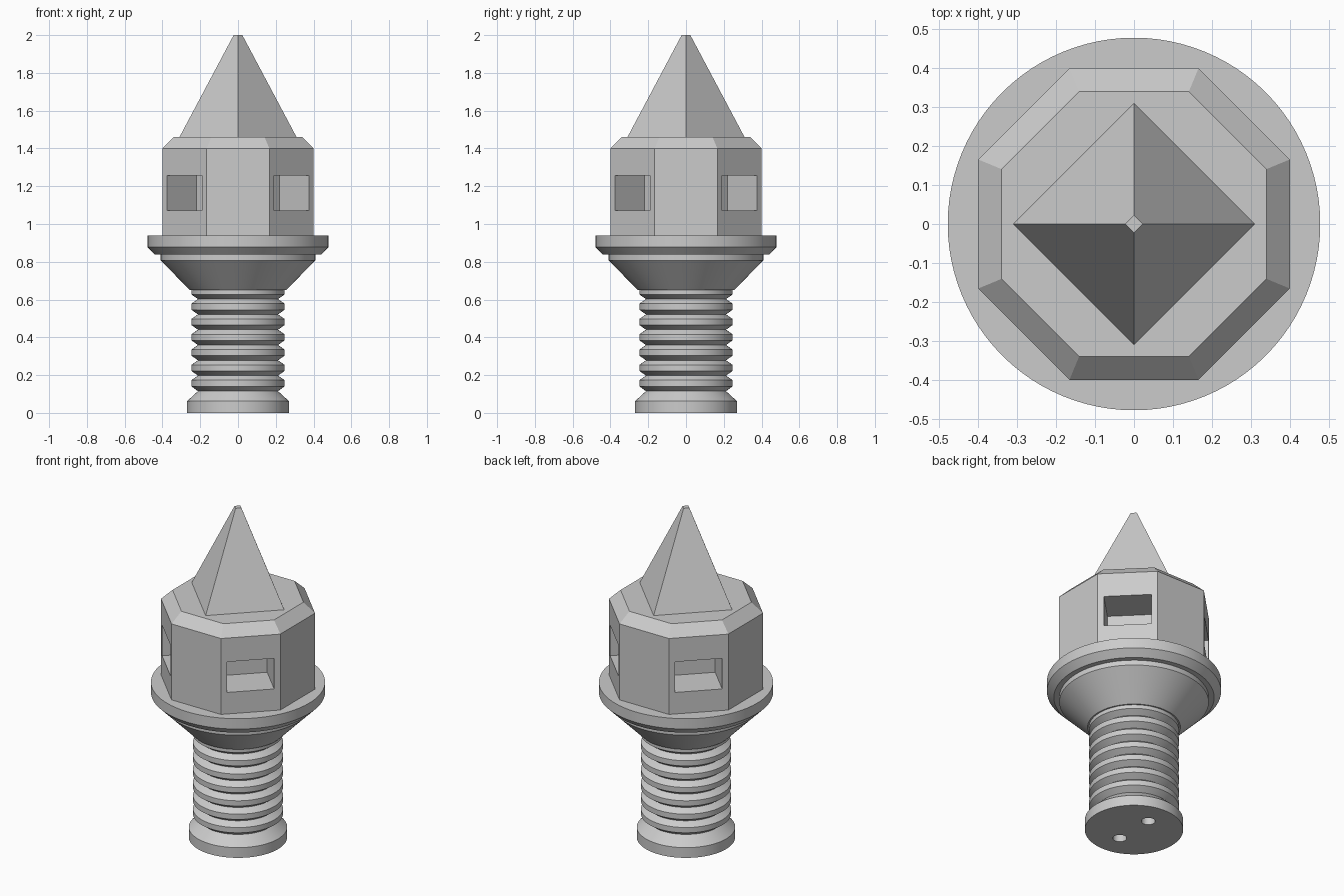
import bpy
import bmesh
from math import pi, cos, sin, sqrt

cube = bpy.data.objects.get("Cube")
if cube:
    bpy.data.objects.remove(cube, do_unlink=True)

grey = bpy.data.materials.new("plain grey")
grey.use_nodes = True
GREY = (0.6, 0.6, 0.6, 1)
grey.diffuse_color = GREY
grey.node_tree.nodes["Principled BSDF"].inputs["Base Color"].default_value = GREY


def lathe(name, profile, sides, turn=0.0):
    """Stack rings of (radius, z) into a closed solid with flat caps."""
    bm = bmesh.new()
    rings = []
    for r, z in profile:
        angles = [turn + 2 * pi * i / sides for i in range(sides)]
        rings.append([bm.verts.new((r * cos(a), r * sin(a), z)) for a in angles])
    for low, high in zip(rings, rings[1:]):
        for i in range(sides):
            j = (i + 1) % sides
            bm.faces.new((low[i], low[j], high[j], high[i]))
    bm.faces.new(rings[0][::-1])
    bm.faces.new(rings[-1])
    bmesh.ops.recalc_face_normals(bm, faces=bm.faces)
    mesh = bpy.data.meshes.new(name)
    bm.to_mesh(mesh)
    bm.free()
    mesh.materials.append(grey)
    obj = bpy.data.objects.new(name, mesh)
    bpy.context.collection.objects.link(obj)
    return obj


def activate(obj):
    bpy.ops.object.select_all(action='DESELECT')
    obj.select_set(True)
    bpy.context.view_layer.objects.active = obj


def cut(obj, cutter):
    """Subtract the cutter from the object, then discard it."""
    activate(obj)
    mod = obj.modifiers.new("cut", 'BOOLEAN')
    mod.operation = 'DIFFERENCE'
    mod.solver = 'EXACT'
    mod.object = cutter
    bpy.ops.object.modifier_apply(modifier=mod.name)
    bpy.data.objects.remove(cutter, do_unlink=True)


# Ribbed stem with its foot, flared collar and round flange
profile = [(0.27, 0), (0.27, 0.062), (0.212, 0.115)]
for k in range(6):
    z = 0.157 + 0.081 * k
    profile += [(0.247, z - 0.016), (0.247, z + 0.016), (0.212, z + 0.0405)]
profile += [(0.247, 0.627), (0.247, 0.65), (0.255, 0.65), (0.41, 0.808),
            (0.41, 0.838), (0.44, 0.838), (0.478, 0.877), (0.478, 0.94)]
stem = lathe("ribbed_stem_and_flange", profile, 96)

# Two round sockets in the underside
for side in (-1, 1):
    socket = lathe("socket_cutter", [(0.038, -0.1), (0.038, 0.2)], 24)
    socket.location.y = side * 0.122
    bpy.context.view_layer.update()
    cut(stem, socket)
activate(stem)
bpy.ops.object.shade_smooth_by_angle(angle=pi / 6)

# Eight-sided head with a bevelled top
k = 1 / cos(pi / 8)
head = lathe("octagonal_head", [(0.4 * k, 0.94), (0.4 * k, 1.40), (0.34 * k, 1.46)],
             8, pi / 8)

# Deep rectangular pocket in each diagonal face
for i in range(4):
    pocket = lathe("pocket_cutter", [(sqrt(0.5), -0.5), (sqrt(0.5), 0.5)], 4, pi / 4)
    a = pi / 4 + i * pi / 2
    pocket.scale = (0.44, 0.262, 0.185)
    pocket.rotation_euler.z = a
    pocket.location = (0.4 * cos(a), 0.4 * sin(a), 1.163)
    bpy.context.view_layer.update()
    cut(head, pocket)

# Four-sided spire with a tiny flat tip
lathe("spire", [(0.31, 1.46), (0.023, 2.0)], 4)
